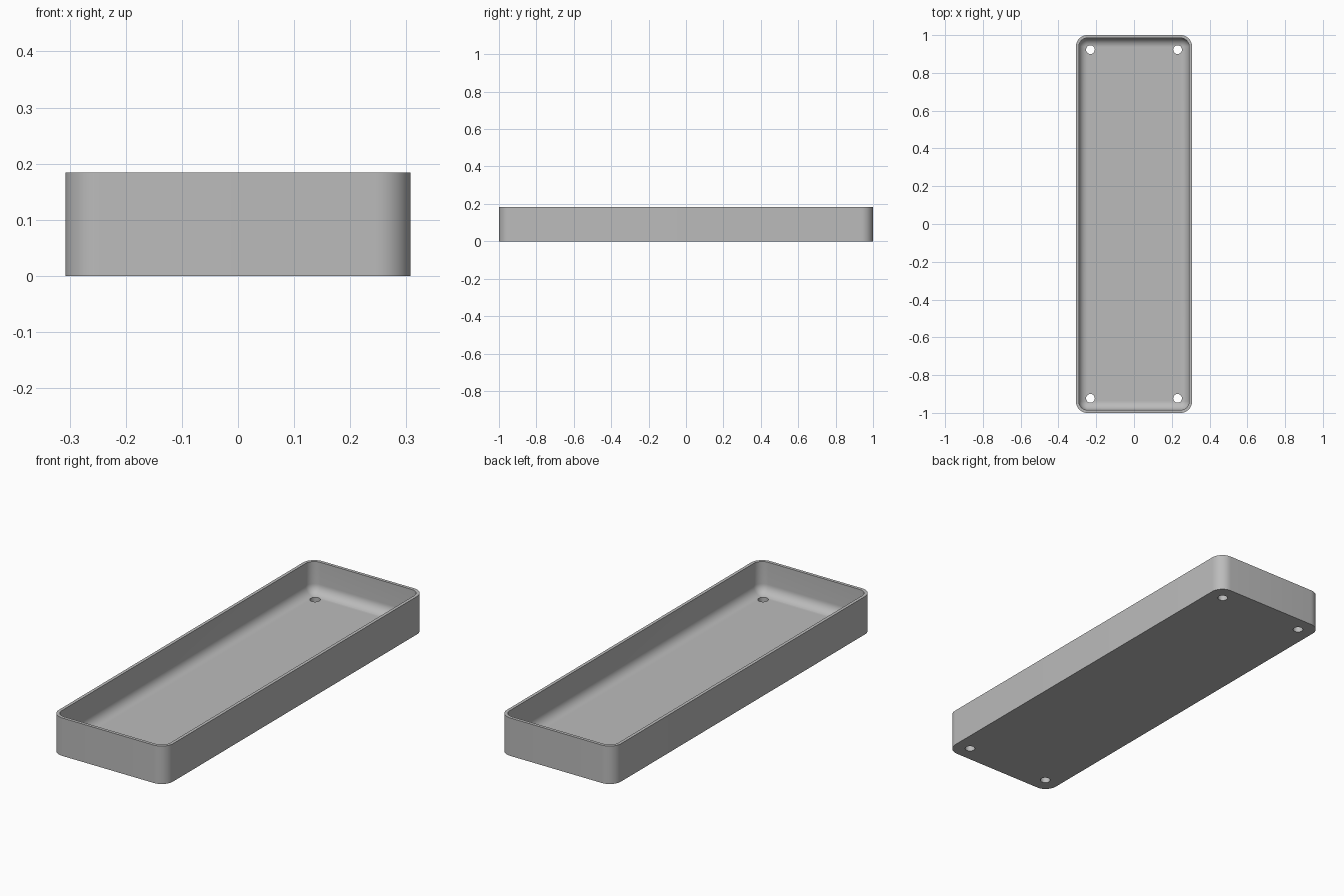
import bpy, bmesh, math

cube = bpy.data.objects.get("Cube")
if cube:
    bpy.data.objects.remove(cube, do_unlink=True)

MM = 2 / 130                      # the tray is 130 units long
HALF_X, HALF_Y, HEIGHT = 20 * MM, 65 * MM, 12 * MM
CORNER, WALL, FLOOR, FILLET = 4 * MM, 1 * MM, 2 * MM, 3 * MM
STEPS = 10

grey = bpy.data.materials.new("plain grey")
grey.use_nodes = True
colour = (0.5, 0.5, 0.5, 1)
grey.diffuse_color = colour
grey.node_tree.nodes["Principled BSDF"].inputs["Base Color"].default_value = colour


def ring(bm, inset, z):
    """Rounded rectangle of vertices, moved inward by inset."""
    radius = max(CORNER - inset, 0.0005)
    cx, cy = HALF_X - inset - radius, HALF_Y - inset - radius
    verts = []
    for quarter, (sx, sy) in enumerate([(1, 1), (-1, 1), (-1, -1), (1, -1)]):
        for i in range(STEPS + 1):
            a = math.pi / 2 * (quarter + i / STEPS)
            verts.append(bm.verts.new((sx * cx + radius * math.cos(a),
                                       sy * cy + radius * math.sin(a), z)))
    return verts


# Tray shell: outer wall, rim, inner wall and filleted floor
profile = [(0, 0), (0, HEIGHT), (WALL, HEIGHT)]
for i in range(STEPS + 1):
    a = math.pi / 2 * i / STEPS
    profile.append((WALL + FILLET * (1 - math.cos(a)),
                    FLOOR + FILLET * (1 - math.sin(a))))

bm = bmesh.new()
rings = [ring(bm, inset, z) for inset, z in profile]
for low, high in zip(rings, rings[1:]):
    for i in range(len(low)):
        j = (i + 1) % len(low)
        bm.faces.new((low[i], low[j], high[j], high[i]))
bm.faces.new(rings[0][::-1])
bm.faces.new(rings[-1])
bmesh.ops.remove_doubles(bm, verts=bm.verts, dist=0.0002)
bmesh.ops.recalc_face_normals(bm, faces=bm.faces)
mesh = bpy.data.meshes.new("tray")
bm.to_mesh(mesh)
bm.free()
mesh.materials.append(grey)
tray = bpy.data.objects.new("tray", mesh)
bpy.context.collection.objects.link(tray)

# Screw holes through the floor, one near each corner
for sx in (-1, 1):
    for sy in (-1, 1):
        bpy.ops.mesh.primitive_cylinder_add(
            vertices=32, radius=1.5 * MM, depth=0.2,
            location=(sx * 15 * MM, sy * 60 * MM, 0))
        cutter = bpy.context.object
        cutter.name = "hole_cutter"
        cutter.hide_render = True
        cutter.data.materials.append(grey)
        bpy.context.view_layer.objects.active = tray
        cut = tray.modifiers.new("screw_hole", 'BOOLEAN')
        cut.operation = 'DIFFERENCE'
        cut.solver = 'EXACT'
        cut.object = cutter
        bpy.ops.object.modifier_apply(modifier=cut.name)
        bpy.data.objects.remove(cutter, do_unlink=True)

# Smooth curves, sharp rim and base edges
bpy.ops.object.select_all(action='DESELECT')
tray.select_set(True)
bpy.context.view_layer.objects.active = tray
bpy.ops.object.shade_smooth_by_angle(angle=math.radians(30))
